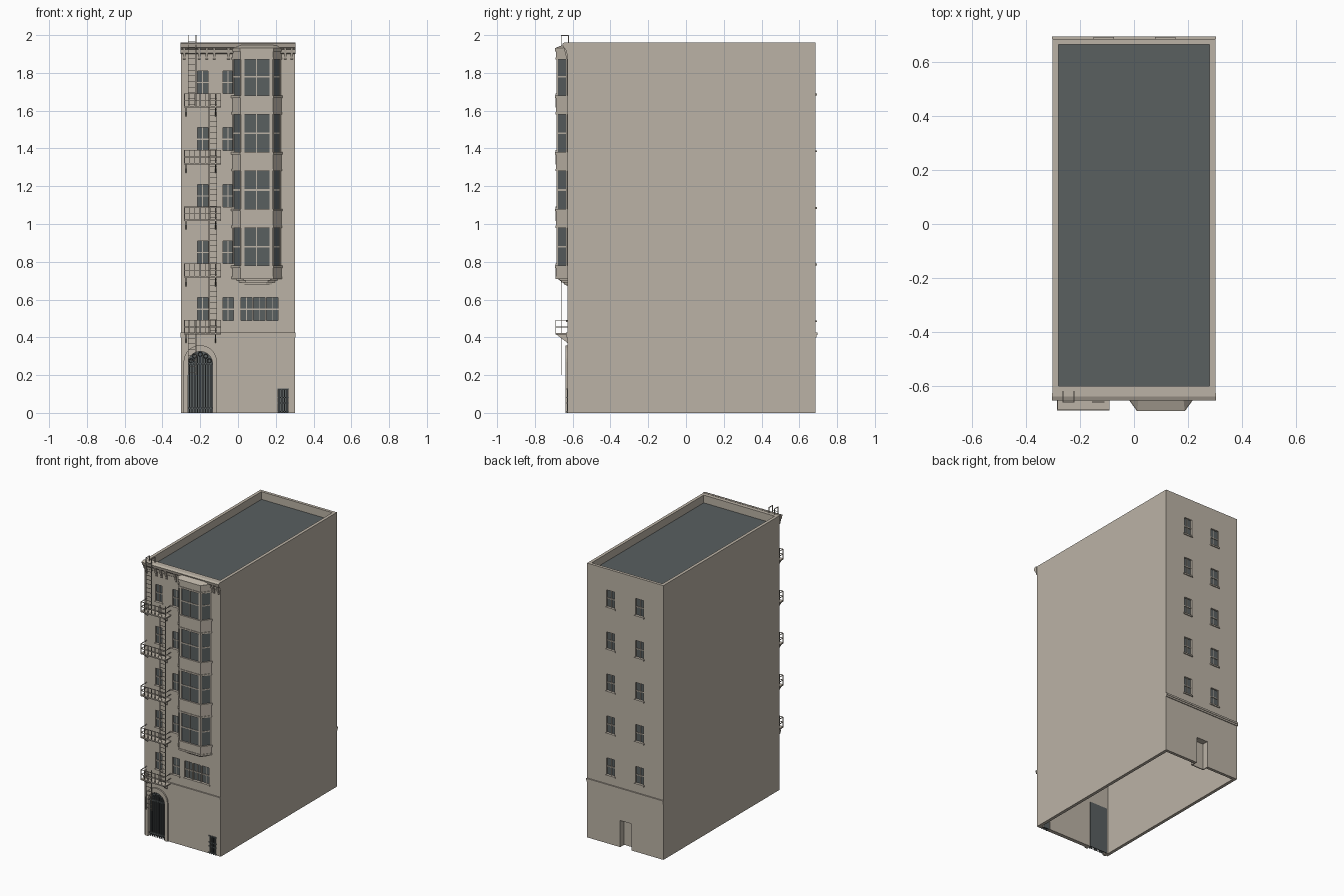
import bpy, bmesh, math
from mathutils import Vector

cube = bpy.data.objects.get("Cube")
if cube:
    bpy.data.objects.remove(cube)


def material(name, rgb):
    m = bpy.data.materials.new(name)
    m.use_nodes = True
    m.diffuse_color = (*rgb, 1)
    m.node_tree.nodes["Principled BSDF"].inputs["Base Color"].default_value = (*rgb, 1)
    return m


STONE = material("warm stone", (0.50, 0.45, 0.38))
SLATE = material("slate grey", (0.10, 0.115, 0.118))


def prism(bm, pts, a, b, axis="z", end=None):
    """Extrude a 2D outline from a to b; end gives another outline at b."""
    place = {"x": lambda u, v, w: (w, u, v),
             "y": lambda u, v, w: (u, w, v),
             "z": lambda u, v, w: (u, v, w)}[axis]
    lo = [bm.verts.new(place(u, v, a)) for u, v in pts]
    hi = [bm.verts.new(place(u, v, b)) for u, v in (end or pts)]
    n = len(lo)
    bm.faces.new(lo)
    bm.faces.new(hi[::-1])
    for i in range(n):
        j = (i + 1) % n
        bm.faces.new((lo[i], hi[i], hi[j], lo[j]))


def box(bm, x0, x1, y0, y1, z0, z1):
    prism(bm, [(x0, y0), (x1, y0), (x1, y1), (x0, y1)], z0, z1)


def finish(name, bm, mat):
    bmesh.ops.recalc_face_normals(bm, faces=bm.faces)
    me = bpy.data.meshes.new(name)
    bm.to_mesh(me)
    bm.free()
    me.materials.append(mat)
    ob = bpy.data.objects.new(name, me)
    bpy.context.collection.objects.link(ob)
    return ob


def cut(ob, bm):
    cutter = finish("cutter", bm, STONE)
    cutter.hide_render = True
    mod = ob.modifiers.new("cut", "BOOLEAN")
    mod.operation, mod.solver, mod.object = "DIFFERENCE", "EXACT", cutter
    dg = bpy.context.evaluated_depsgraph_get()
    me = bpy.data.meshes.new_from_object(ob.evaluated_get(dg))
    ob.modifiers.clear()
    ob.data = me
    bpy.data.objects.remove(cutter)


def arch(cx, r, spring, steps=16):
    top = [(cx + r * math.cos(math.pi * i / steps), spring + r * math.sin(math.pi * i / steps))
           for i in range(steps + 1)]
    return [(cx + r, -0.01)] + top + [(cx - r, -0.01)]


FRONT, BACK, HALF = -0.627, 0.686, 0.302
FLOORS = [0.49 + 0.3 * i for i in range(5)]
WIN_H = 0.12
DOOR_X, DOOR_R, SPRING = -0.2, 0.065, 0.26

# Window list: x0, x1, z0, panes across, on the back
windows = []
for z in FLOORS:
    windows += [(-0.215, -0.16, z, 2, False), (-0.08, -0.025, z, 2, False),
                (0.083, 0.147, z, 2, True), (-0.145, -0.08, z, 2, True)]
windows += [(0.015 + 0.068 * i, 0.075 + 0.068 * i, FLOORS[0], 2, False) for i in range(3)]

# Hollow building shell with sunken roof
bm = bmesh.new()
box(bm, -HALF, HALF, FRONT, BACK, 0, 1.96)
walls = finish("walls", bm, STONE)
bm = bmesh.new()
box(bm, -0.28, 0.28, -0.6, 0.665, -0.1, 1.88)
box(bm, -0.28, 0.28, -0.6, 0.665, 1.9, 2.1)
cut(walls, bm)

# Openings for windows, doors and the small gate
bm = bmesh.new()
for x0, x1, z, n, rear in windows:
    y0, y1 = (0.65, 0.75) if rear else (-0.7, -0.59)
    box(bm, x0, x1, y0, y1, z, z + WIN_H)
box(bm, -0.05, 0.04, 0.65, 0.75, -0.1, 0.19)
box(bm, 0.213, 0.264, -0.7, -0.59, -0.1, 0.13)
prism(bm, arch(DOOR_X, DOOR_R, SPRING), -0.7, -0.59, "y")
cut(walls, bm)

bm = bmesh.new()
box(bm, -0.28, 0.28, -0.6, 0.665, 1.9, 1.905)
finish("roof", bm, SLATE)

# Glass, muntins and sills
glass, frames, sills = bmesh.new(), bmesh.new(), bmesh.new()
for x0, x1, z, n, rear in windows:
    s, wall = (-1, BACK) if rear else (1, FRONT)

    def depth(bm, a, b, c, d, e, f):
        ya, yb = sorted((wall + s * c, wall + s * d))
        box(bm, a, b, ya, yb, e, f)
    depth(glass, x0, x1, 0.012, 0.02, z, z + WIN_H)
    mid = (x0 + x1) / 2
    depth(frames, mid - 0.002, mid + 0.002, 0.008, 0.013, z, z + WIN_H)
    depth(frames, x0, x1, 0.006, 0.013, z + 0.056, z + 0.062)
    depth(sills, x0 - 0.006, x1 + 0.006, -0.007, 0.003, z - 0.01, z)
finish("window_glass", glass, SLATE)
finish("window_muntins", frames, STONE)
finish("window_sills", sills, STONE)

# String courses and cornice
bm = bmesh.new()
for z, d in ((0.4, 0.006), (0.412, 0.009)):
    box(bm, -0.304, 0.304, FRONT - d, FRONT, z, z + 0.013)
    box(bm, -0.304, 0.304, BACK, BACK + d, z, z + 0.013)
finish("string_courses", bm, STONE)
bm = bmesh.new()
prism(bm, [(FRONT, 1.9), (-0.634, 1.905), (-0.637, 1.925), (-0.65, 1.935),
           (-0.655, 1.955), (-0.64, 1.962), (FRONT, 1.962)], -0.304, 0.304, "x")
finish("cornice", bm, STONE)
bm = bmesh.new()
for x in (-0.285, -0.205, -0.165, -0.125, -0.05, 0.25, 0.285):
    prism(bm, [(FRONT, 1.87), (-0.632, 1.875), (-0.648, 1.935), (FRONT, 1.935)],
          x - 0.007, x + 0.007, "x")
finish("cornice_brackets", bm, STONE)


# Bay window: glazed core, bands, posts
def plan(d):
    return [(-0.025 - d, FRONT), (0.017 - d / 2, -0.682 - d),
            (0.183 + d / 2, -0.682 - d), (0.225 + d, FRONT)]


bm = bmesh.new()
prism(bm, plan(0), 0.71, 1.92)
finish("bay_glass", bm, SLATE)
bm = bmesh.new()
for z0, z1 in ((0.71, 0.78), (0.98, 1.08), (1.28, 1.38), (1.58, 1.68), (1.87, 1.925)):
    prism(bm, plan(0.005), z0, z1)
    prism(bm, plan(0.009), z0, z0 + 0.012)
    prism(bm, plan(0.011), z1 - 0.012, z1)
for i in range(3):
    d = 0.012 * (i + 1)
    prism(bm, [(x + (d if x < 0.1 else -d), min(y + d, FRONT + 0.005)) for x, y in plan(0)],
          0.70 - 0.01 * i, 0.711 - 0.01 * i)
prism(bm, plan(0.012), 1.925, 1.932)
prism(bm, plan(0.01), 1.932, 1.95, end=[(x, max(y, -0.645)) for x, y in plan(0)])
finish("bay_bands", bm, STONE)

bm = bmesh.new()
corners = [Vector(p) for p in plan(0)]
for k in range(3):
    p, q = corners[k], corners[k + 1]
    out = Vector(((q - p).y, -(q - p).x)).normalized()

    def strip(t0, t1, z0, z1, thick):
        a, b = p.lerp(q, t0), p.lerp(q, t1)
        prism(bm, [a, b, b + out * thick, a + out * thick], z0, z1)
    bars = [(0, 0.1), (0.9, 1)] + ([(0.47, 0.51)] if k == 1 else [])
    for z in (0.78, 1.08, 1.38, 1.68):
        for t0, t1 in bars:
            strip(t0, t1, z, z + 0.2, 0.004)
        strip(0, 1, z + 0.096, z + 0.104, 0.003)
finish("bay_frames", bm, STONE)

# Arched entrance: trim, door and gate bars
bm = bmesh.new()
prism(bm, [(x, max(z, 0)) for x, z in arch(DOOR_X, 0.088, 0.27)], FRONT - 0.01, FRONT + 0.005, "y")
trim = finish("entrance_trim", bm, STONE)
bm = bmesh.new()
prism(bm, arch(DOOR_X, DOOR_R, SPRING), -0.7, -0.5, "y")
cut(trim, bm)
bm = bmesh.new()
box(bm, -0.27, -0.13, -0.603, -0.598, 0, 0.335)
finish("entrance_door", bm, SLATE)
bm = bmesh.new()
for i in range(9):
    x = DOOR_X + 0.014 * (i - 4)
    box(bm, x - 0.003, x + 0.003, -0.624, -0.618, 0, SPRING + 0.04 * math.cos((i - 4) * 0.35))
for z in (0.02, 0.255):
    box(bm, -0.265, -0.135, -0.626, -0.616, z, z + 0.008)
finish("entrance_gate", bm, SLATE)
for i in range(5):
    a = math.pi * (i + 0.5) / 5
    bpy.ops.mesh.primitive_torus_add(
        major_segments=12, minor_segments=4, major_radius=0.011, minor_radius=0.002,
        location=(DOOR_X + 0.05 * math.cos(a), -0.62, SPRING + 0.05 * math.sin(a)),
        rotation=(math.pi / 2, 0, 0))
    scroll = bpy.context.object
    scroll.name = "gate_scroll"
    scroll.data.materials.append(SLATE)

# Small street gate
bm = bmesh.new()
box(bm, 0.213, 0.264, -0.61, -0.602, 0, 0.13)
for i in range(4):
    x = 0.217 + 0.0143 * i
    box(bm, x - 0.003, x + 0.003, -0.63, -0.624, 0, 0.13)
for z in (0.005, 0.05, 0.078, 0.124):
    box(bm, 0.208, 0.269, -0.632, -0.624, z, z + 0.006)
finish("street_gate", bm, SLATE)

# Back door in a recess
bm = bmesh.new()
box(bm, -0.05, 0.04, 0.635, 0.642, 0, 0.19)
for x in (-0.057, 0.04):
    box(bm, x, x + 0.007, 0.635, 0.668, 0, 0.19)
box(bm, -0.057, 0.047, 0.635, 0.668, 0.19, 0.197)
finish("back_door", bm, STONE)

# Fire escape: platforms, railings, brackets
bm = bmesh.new()
X0, X1, Y0, R = -0.285, -0.09, -0.692, 0.0018
for z in [f - 0.07 for f in FLOORS]:
    box(bm, X0, X1, Y0, FRONT, z - 0.004, z + 0.004)
    for h in (0.035, 0.07):
        box(bm, X0, X1, Y0, Y0 + 2 * R, z + h - R, z + h + R)
        for x in (X0, X1 - 2 * R):
            box(bm, x, x + 2 * R, Y0, FRONT, z + h - R, z + h + R)
    for i in range(8):
        x = X0 + R + (X1 - X0 - 2 * R) * i / 7
        box(bm, x - R, x + R, Y0, Y0 + 2 * R, z, z + 0.07)
    for x in (X0 + 0.01, X1 - 0.03):
        prism(bm, [(FRONT, z), (-0.685, z), (-0.685, z - 0.006), (FRONT, z - 0.05)],
              x - 0.003, x + 0.003, "x")
finish("fire_escape_platforms", bm, STONE)

# Ladders, the top one hooked over the parapet
bm = bmesh.new()
for x, z0, z1 in ((-0.243, 0.2, 0.49), (-0.133, 0.42, 1.69), (-0.243, 1.62, 2.0)):
    for side in (-0.021, 0.021):
        box(bm, x + side - 0.002, x + side + 0.002, -0.662, -0.658, z0, z1)
        if z1 == 2.0:
            box(bm, x + side - 0.002, x + side + 0.002, -0.662, -0.62, 1.996, 2.0)
            box(bm, x + side - 0.002, x + side + 0.002, -0.624, -0.62, 1.95, 2.0)
    for i in range(int((z1 - z0) / 0.03)):
        z = z0 + 0.015 + 0.03 * i
        box(bm, x - 0.021, x + 0.021, -0.6615, -0.6585, z - 0.0015, z + 0.0015)
finish("ladders", bm, STONE)
